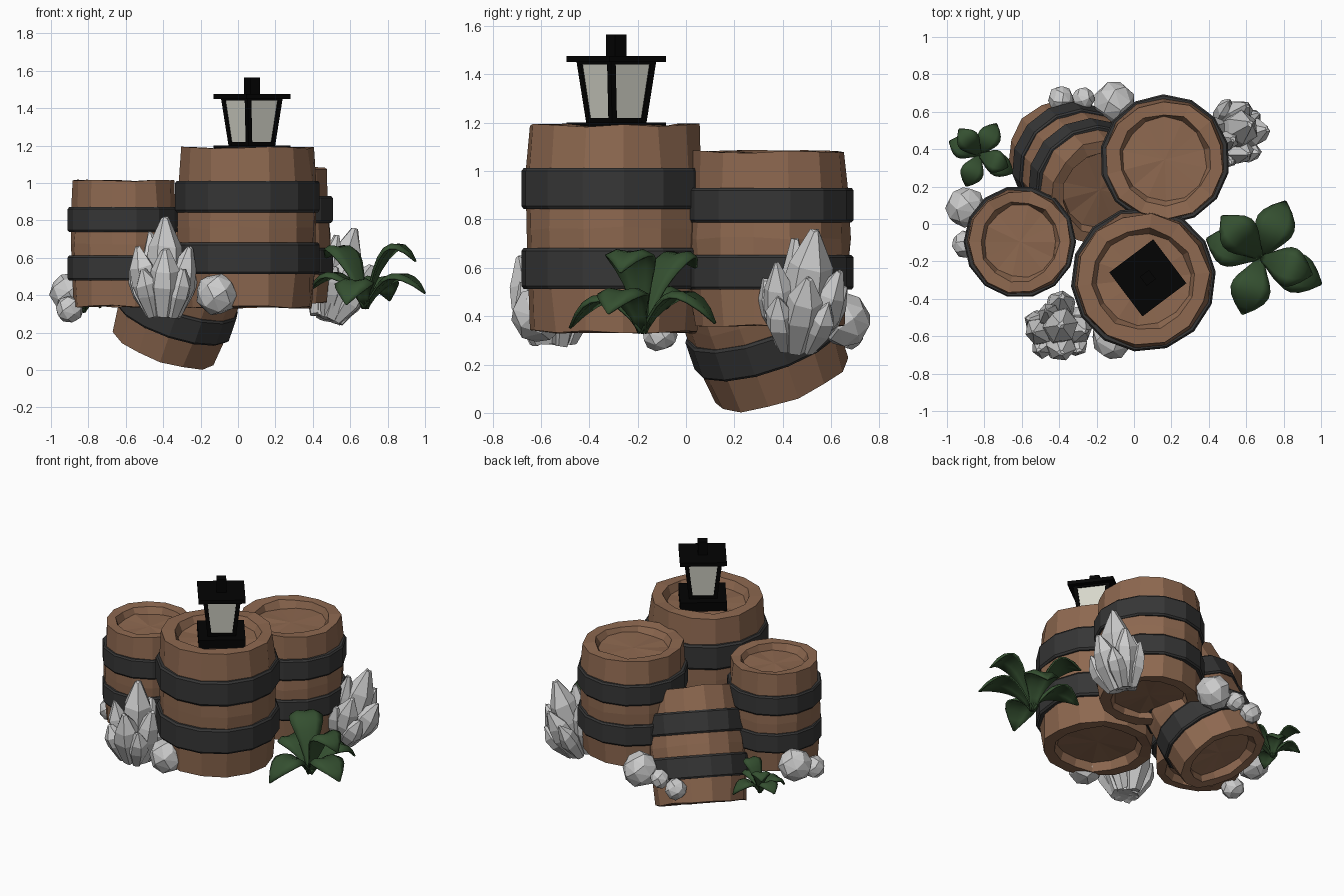
import bpy, bmesh, math, random
from math import sin, cos, pi, radians
from mathutils import Vector, Matrix

if "Cube" in bpy.data.objects:
    bpy.data.objects.remove(bpy.data.objects["Cube"])

random.seed(4)


def material(name, rgb):
    m = bpy.data.materials.new(name)
    m.diffuse_color = (*rgb, 1)
    m.use_nodes = True
    m.node_tree.nodes["Principled BSDF"].inputs["Base Color"].default_value = m.diffuse_color
    return m


WOOD = material("wood", (0.27, 0.14, 0.08))
IRON = material("iron", (0.037, 0.037, 0.037))
BLACK = material("black_metal", (0.001, 0.001, 0.001))
GLASS = material("glass", (0.68, 0.68, 0.6))
LEAF = material("leaf", (0.035, 0.08, 0.03))


def finish(bm, name, mat=None):
    bmesh.ops.remove_doubles(bm, verts=bm.verts, dist=1e-5)
    bmesh.ops.recalc_face_normals(bm, faces=bm.faces)
    me = bpy.data.meshes.new(name)
    bm.to_mesh(me)
    bm.free()
    ob = bpy.data.objects.new(name, me)
    bpy.context.collection.objects.link(ob)
    if mat:
        me.materials.append(mat)
    return ob


def lathe(bm, profile, sides, matrix=Matrix(), turn=0.0, jitter=0.0):
    """Revolve (radius, z) points around z, then place with the matrix."""
    rings = []
    for r, z in profile:
        ring = []
        for i in range(sides):
            a = turn + 2 * pi * i / sides
            jr = random.uniform(-jitter, jitter) if r else 0
            jz = random.uniform(-jitter, jitter) if r else 0
            ring.append(bm.verts.new(matrix @ Vector(((r + jr) * cos(a), (r + jr) * sin(a), z + jz))))
        rings.append(ring)
    for a, b in zip(rings, rings[1:]):
        for i in range(sides):
            j = (i + 1) % sides
            bm.faces.new((a[i], a[j], b[j], b[i]))


# Barrels: bulging staves with recessed ends, and two iron hoops each
def barrel(name, base, R, H, tilt=Matrix(), turn=0.1):
    M = Matrix.Translation(base) @ tilt
    body = [(0, .06), (.65, .06), (.71, 0), (.90, 0), (.945, .22), (.965, .5),
            (.945, .78), (.91, 1), (.71, 1), (.65, .94), (0, .94)]
    bm = bmesh.new()
    lathe(bm, [(r * R, z * H) for r, z in body], 14, M, turn, 0.008)
    finish(bm, name, WOOD)
    for part, mid in (("lower", .307), ("upper", .693)):
        a, b = mid - .099, mid + .099
        hoop = [(.92, a), (.985, a), (1.01, a + .015), (1.01, b - .015), (.985, b), (.92, b), (.92, a)]
        bm = bmesh.new()
        lathe(bm, [(r * R, z * H) for r, z in hoop], 14, M, turn)
        finish(bm, f"{name}_{part}_hoop", IRON)


barrel("front_barrel", (.05, -.295, .335), .385, .855)
barrel("back_barrel", (.165, .345, .36), .345, .72, turn=.25)
barrel("left_barrel", (-.61, -.095, .34), .298, .67, turn=.0)
barrel("tilted_barrel", (-.395, .395, .132), .322, .73,
       Matrix.Rotation(radians(26), 4, Vector((1, 1, 0))), .2)

# Lantern: square parts made as four-sided lathes
SPOT = Matrix.Translation((.074, -.288, 0))
TURN = radians(82)


def square(name, profile, mat):
    bm = bmesh.new()
    lathe(bm, profile, 4, SPOT, TURN)
    return finish(bm, name, mat)


def box(r, z0, z1):
    return [(0, z0), (r, z0), (r, z1), (0, z1)]


square("lantern_base", box(.208, 1.14, 1.20), BLACK)
square("lantern_roof", box(.208, 1.45, 1.475), BLACK)
square("lantern_cap", box(.043, 1.475, 1.565), BLACK)
square("lantern_glass", [(0, 1.2), (.115, 1.2), (.152, 1.455), (0, 1.455)], GLASS)
square("lantern_lower_rail", [(.09, 1.2), (.125, 1.2), (.128, 1.22), (.09, 1.22), (.09, 1.2)], BLACK)
square("lantern_upper_rail", [(.12, 1.44), (.163, 1.44), (.166, 1.455), (.12, 1.455), (.12, 1.44)], BLACK)
bm = bmesh.new()
for i in range(4):
    a = TURN + i * pi / 2
    lean = Matrix.Identity(4)
    lean[0][2], lean[1][2] = cos(a) * .16, sin(a) * .16
    foot = Matrix.Translation((cos(a) * .108, sin(a) * .108, 1.2))
    lathe(bm, box(.018, 0, .255), 4, SPOT @ foot @ lean, TURN)
finish(bm, "lantern_posts", BLACK)

# Crystal clusters: six-sided shards fanning out; (foot x, y, tip x, y, z, radius)
SHARDS = [(0, 0, .01, .0, .53, .11), (-.05, -.02, -.14, -.04, .37, .085),
          (.05, -.02, .14, -.03, .37, .085), (0, -.06, .01, -.15, .36, .09),
          (.05, -.06, .11, -.14, .25, .07), (-.06, 0, -.17, .03, .27, .065),
          (.06, .02, .17, .05, .28, .065), (-.05, -.06, -.11, -.14, .25, .07),
          (0, .05, .01, .15, .36, .085), (-.03, .02, -.07, .08, .45, .07)]


def crystals(name, M):
    bm = bmesh.new()
    for fx, fy, x, y, z, r in SHARDS:
        foot = Vector((fx, fy, 0))
        axis = Vector((x, y, z)) - foot
        L = axis.length
        place = M @ Matrix.Translation(foot) @ axis.to_track_quat('Z', 'Y').to_matrix().to_4x4()
        prof = [(0, 0), (r * .5, 0), (r * .95, L * .45), (r * .85, L * .7), (r * .18, L * .99), (0, L)]
        lathe(bm, prof, 6, place, random.random(), .008)
    finish(bm, name)


crystals("front_crystals", Matrix.Translation((-.40, -.54, .29)))
crystals("side_crystals", Matrix.Translation((.47, .46, .28)) @ Matrix.Rotation(radians(-8), 4, 'X')
         @ Matrix.Rotation(radians(18), 4, 'Y') @ Matrix.Rotation(radians(90), 4, 'Z')
         @ Matrix.Scale(.96, 4))

# Rocks: rough low-poly hulls of scattered points on a ball
for i, (x, y, z, r) in enumerate([(-.115, -.61, .405, .115), (-.90, .09, .415, .108),
                                  (-.90, -.11, .325, .075), (-.105, .65, .385, .115),
                                  (-.27, .67, .37, .063), (-.39, .67, .33, .07)]):
    bm = bmesh.new()
    for k in range(26):
        h = 1 - (2 * k + 1) / 26
        a = k * 2.4 + i
        s = math.sqrt(1 - h * h)
        bm.verts.new(Vector((s * cos(a), s * sin(a), h)) * r * random.uniform(.97, 1.03))
    bmesh.ops.convex_hull(bm, input=bm.verts)
    bmesh.ops.translate(bm, verts=bm.verts, vec=(x, y, z))
    finish(bm, f"rock_{i + 1}")

# Plants: arching broad leaves; (tip x, y, z, arch reach, arch height)
LEAVES = [(.32, -.14, .08, .5, .30), (.13, .30, .04, .5, .30), (-.29, .10, .10, .5, .30),
          (-.10, -.30, .02, .5, .28), (.27, -.09, .25, .42, .50), (-.21, .22, .27, .45, .46)]
WIDTHS = [.02, .034, .06, .086, .103, .105, .09, .055, .004]


def plant(name, M):
    bm = bmesh.new()
    for x, y, z, reach, height in LEAVES:
        tip = Vector((x, y, z))
        ctrl = Vector((x * reach, y * reach, height))
        side = Vector((-y, x, 0)).normalized()
        rows = []
        for k, w in enumerate(WIDTHS):
            t = k / (len(WIDTHS) - 1)
            p = ctrl * (2 * t * (1 - t)) + tip * t * t
            tangent = ctrl * (2 - 4 * t) + tip * 2 * t
            up = tangent.cross(side).normalized()
            rows.append([bm.verts.new(M @ (p + side * s * w + up * w * c))
                         for s, c in ((-1, -.12), (-.55, .1), (0, 0), (.55, .1), (1, -.12))])
        for a, b in zip(rows, rows[1:]):
            for i in range(4):
                bm.faces.new((a[i], a[i + 1], b[i + 1], b[i]))
    ob = finish(bm, name, LEAF)
    for p in ob.data.polygons:
        p.use_smooth = True
    thick = ob.modifiers.new("thickness", 'SOLIDIFY')
    thick.thickness = .01
    thick.offset = 0


plant("large_plant", Matrix.Translation((.68, -.18, .33)))
plant("small_plant", Matrix.Translation((-.825, .37, .31)) @ Matrix.Rotation(radians(-5), 4, 'Z')
      @ Matrix.Scale(.57, 4))
